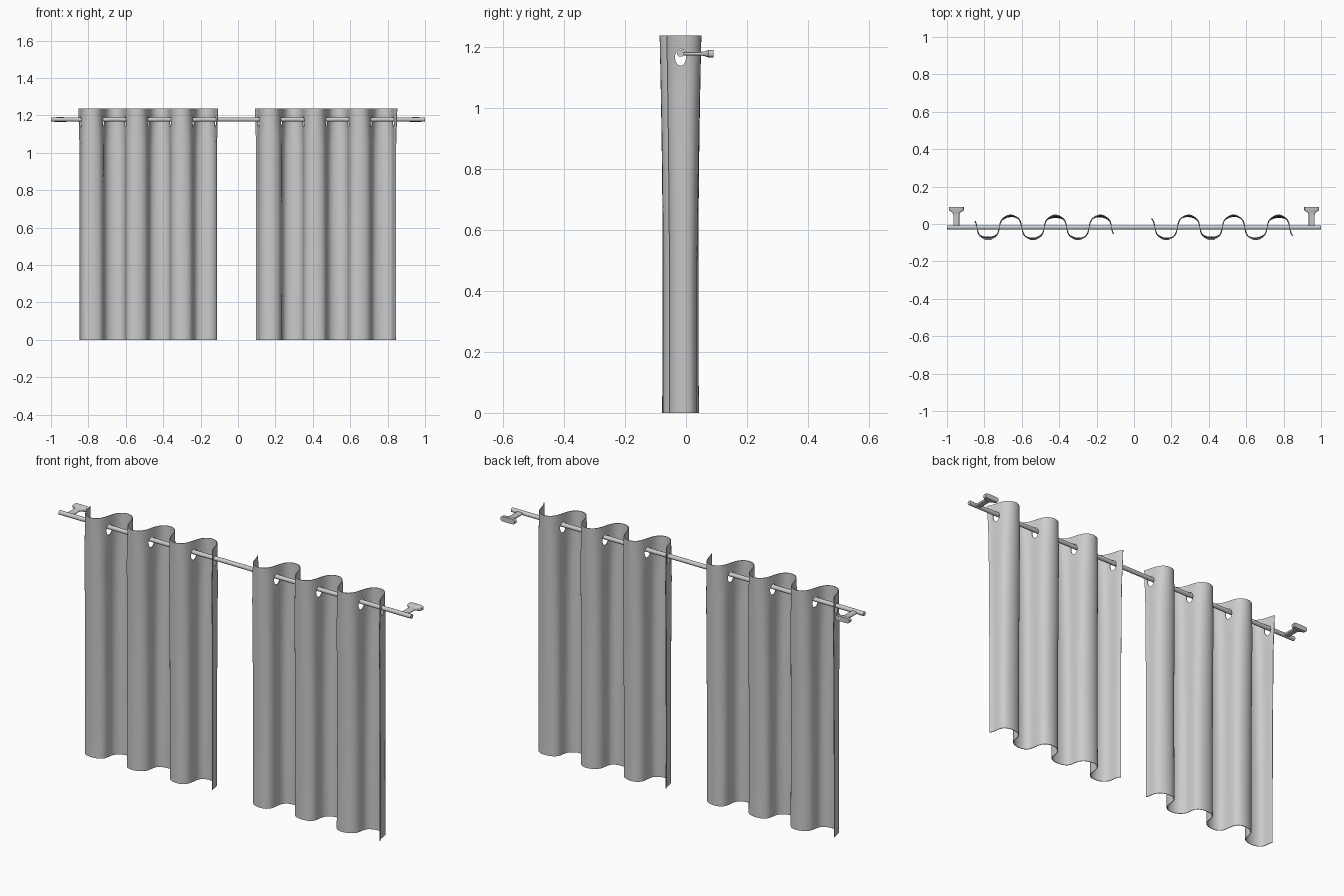
import bpy, bmesh, math
from mathutils import Matrix

if "Cube" in bpy.data.objects:
    bpy.data.objects.remove(bpy.data.objects["Cube"])

ROD_Y, ROD_Z = -0.018, 1.178
TOP, FOLD = 1.236, 0.12


def make_object(name, bm):
    bmesh.ops.recalc_face_normals(bm, faces=bm.faces[:])
    mesh = bpy.data.meshes.new(name)
    bm.to_mesh(mesh)
    bm.free()
    obj = bpy.data.objects.new(name, mesh)
    bpy.context.collection.objects.link(obj)
    return obj


def activate(obj):
    bpy.ops.object.select_all(action='DESELECT')
    obj.select_set(True)
    bpy.context.view_layer.objects.active = obj


def smooth(obj):
    activate(obj)
    bpy.ops.object.shade_smooth_by_angle(angle=math.radians(35))


def cloth_point(x0, t, v):
    # folds are open and deep at the header, tighter further down
    head = max(0.0, (v - 0.85) / 0.15)
    amp = 0.051 + 0.016 * v ** 2 + 0.005 * (1 - v) ** 2
    pinch = 0.016 - 0.006 * head
    wobble = 0.004 * (1 - v) * math.sin(1.7 * t + 9 * x0)
    x = x0 + FOLD * t / math.pi - pinch * math.sin(2 * t)
    return x, ROD_Y - amp * math.sin(t) + wobble, TOP * v


def curtain(name, x0, t0, t1, cols=132, rows=26):
    # pleated cloth
    bm = bmesh.new()
    grid = []
    for j in range(rows + 1):
        v = j / rows
        grid.append([bm.verts.new(cloth_point(x0, t0 + (t1 - t0) * i / cols, v))
                     for i in range(cols + 1)])
    for a, b in zip(grid, grid[1:]):
        for i in range(cols):
            bm.faces.new((a[i], a[i + 1], b[i + 1], b[i]))
    obj = make_object(name, bm)
    solid = obj.modifiers.new("thickness", 'SOLIDIFY')
    solid.thickness, solid.offset = 0.003, 0

    # eyelet holes where the cloth crosses the rod
    bm = bmesh.new()
    for k in range(7):
        place = (Matrix.Translation((x0 + FOLD * k, ROD_Y, 1.165))
                 @ Matrix.Diagonal((1, 0.018, 0.027, 1))
                 @ Matrix.Rotation(math.pi / 2, 4, 'Y'))
        bmesh.ops.create_cone(bm, cap_ends=True, segments=24, radius1=1,
                              radius2=1, depth=0.06, matrix=place)
    cutter = make_object("eyelet_cutter", bm)
    cutter.hide_render = True
    cut = obj.modifiers.new("eyelets", 'BOOLEAN')
    cut.operation, cut.solver, cut.object = 'DIFFERENCE', 'EXACT', cutter
    activate(obj)
    for m in ("thickness", "eyelets"):
        bpy.ops.object.modifier_apply(modifier=m)
    bpy.data.objects.remove(cutter)
    smooth(obj)


def bracket(name, x):
    # rounded stem that flares into a wall plate: (y, half width, half height)
    sections = [(-0.018, 0.016, 0.006), (0.05, 0.016, 0.006), (0.062, 0.022, 0.008),
                (0.073, 0.04, 0.012), (0.09, 0.04, 0.013)]
    bm = bmesh.new()
    n, rings = 24, []
    for y, w, h in sections:
        ring = []
        for i in range(n):
            c, s = math.cos(math.tau * i / n), math.sin(math.tau * i / n)
            ring.append(bm.verts.new((x + w * math.copysign(abs(c) ** 0.5, c), y,
                                      ROD_Z - 0.001 + h * math.copysign(abs(s) ** 0.5, s))))
        rings.append(ring)
    for a, b in zip(rings, rings[1:]):
        for i in range(n):
            bm.faces.new((a[i], a[(i + 1) % n], b[(i + 1) % n], b[i]))
    bm.faces.new(rings[0])
    bm.faces.new(rings[-1])
    smooth(make_object(name, bm))


# curtain rod
bm = bmesh.new()
bmesh.ops.create_cone(bm, cap_ends=True, segments=24, radius1=0.011, radius2=0.011, depth=2,
                      matrix=Matrix.Translation((0, ROD_Y, ROD_Z)) @ Matrix.Rotation(math.pi / 2, 4, 'Y'))
smooth(make_object("curtain_rod", bm))

# wall brackets
bracket("bracket_left", -0.95)
bracket("bracket_right", 0.95)

# curtain panels
curtain("curtain_left", -0.84, -0.55, 6 * math.pi + 0.55)
curtain("curtain_right", 0.112, -0.8, 6 * math.pi + 0.75)
